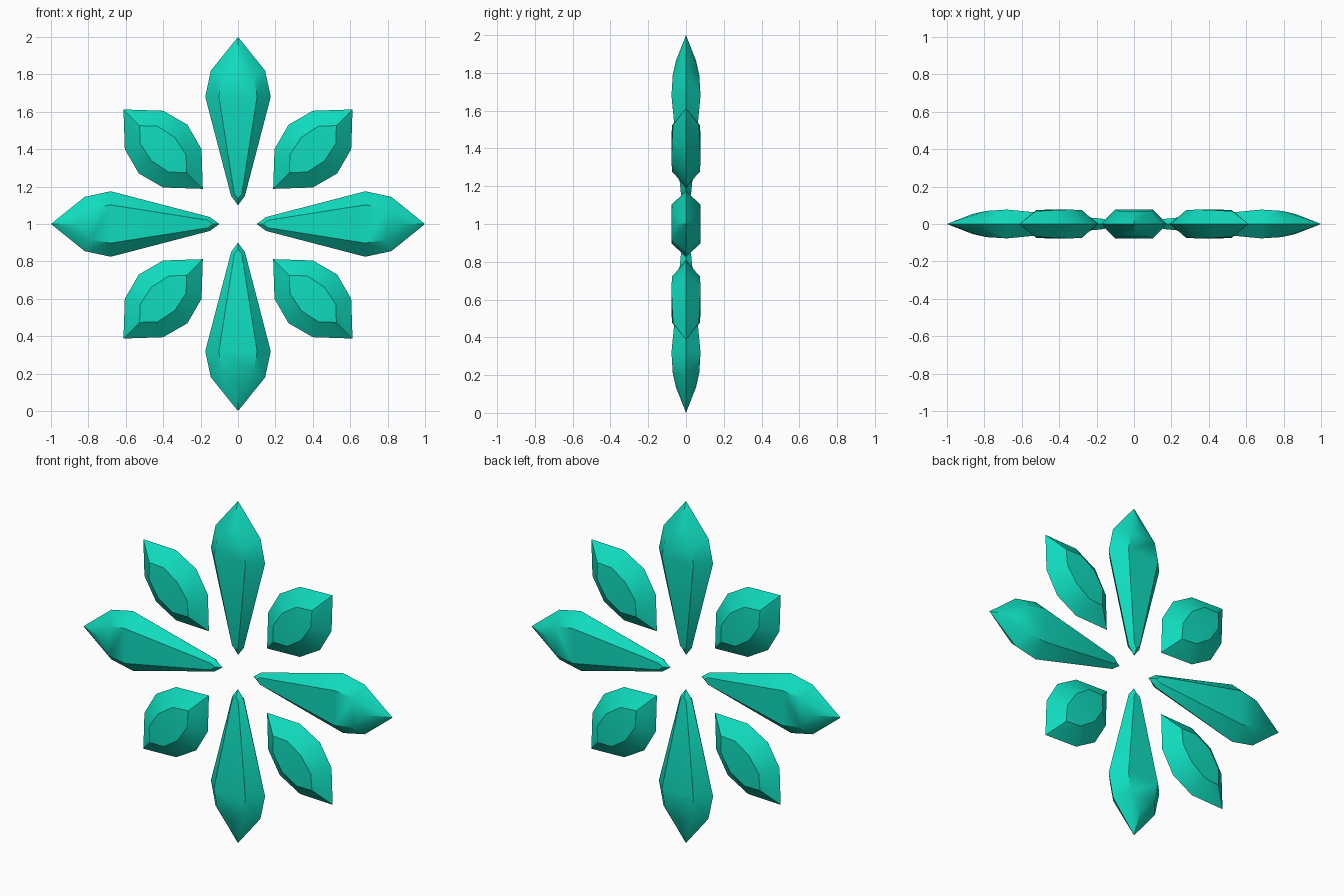
import bpy, bmesh, math
from mathutils import Matrix, Vector

cube = bpy.data.objects.get("Cube")
if cube:
    bpy.data.objects.remove(cube, do_unlink=True)

teal = bpy.data.materials.new("teal")
teal.use_nodes = True
color = (0.005, 0.72, 0.52, 1)
teal.diffuse_color = color
teal.node_tree.nodes["Principled BSDF"].inputs["Base Color"].default_value = color


def faceted_gem(name, girdle, table, angle):
    """girdle: (half width, radius); table: (half width, radius, depth), both outer to inner."""
    bm = bmesh.new()

    def vert(u, r, y):
        return bm.verts.new(Vector((u, y, r)))

    edge = {s: [vert(s * u, r, 0) for u, r in girdle[1:-1]] for s in (-1, 1)}
    tip, root = (vert(0, girdle[i][1], 0) for i in (0, -1))
    for side in (-1, 1):                       # front and back
        top = vert(0, table[0][1], side * table[0][2])
        end = vert(0, table[-1][1], side * table[-1][2])
        rims = []
        for s in (-1, 1):                      # left and right bevels
            rim = [top] + [vert(s * u, r, side * y) for u, r, y in table[1:-1]] + [end]
            outer = [tip] + edge[s] + [root]
            for i in range(len(rim) - 1):
                bm.faces.new((outer[i], outer[i + 1], rim[i + 1], rim[i]))
            rims.append(rim)
        a, b = rims                            # raised table
        bm.faces.new((top, a[1], b[1]))
        for i in range(1, len(a) - 2):
            bm.faces.new((a[i], a[i + 1], b[i + 1], b[i]))
        bm.faces.new((a[-2], end, b[-2]))
    bmesh.ops.recalc_face_normals(bm, faces=bm.faces[:])
    bm.transform(Matrix.Translation((0, 0, 1)) @ Matrix.Rotation(angle, 4, 'Y'))
    mesh = bpy.data.meshes.new(name)
    bm.to_mesh(mesh)
    bm.free()
    mesh.materials.append(teal)
    obj = bpy.data.objects.new(name, mesh)
    bpy.context.collection.objects.link(obj)
    bpy.ops.object.select_all(action='DESELECT')
    obj.select_set(True)
    bpy.context.view_layer.objects.active = obj
    bpy.ops.object.shade_smooth_by_angle(angle=math.radians(30))


# Long kite petals on the main axes
long_girdle = [(0, 1), (.145, .82), (.175, .68), (.037, .15), (0, .1)]
long_table = [(0, .865, .053), (.085, .79, .07), (.102, .68, .077), (.02, .16, .027), (0, .135, .02)]
for i, place in enumerate(("top", "left", "bottom", "right")):
    faceted_gem("long_petal_" + place, long_girdle, long_table, i * math.pi / 2)

# Short petals on the diagonals
mid = .566
short_girdle = [(u, mid + d) for u, d in ((0, .3), (.145, .145), (.184, 0), (.145, -.145), (0, -.3))]
short_table = [(u, mid + d, y) for u, d, y in (
    (0, .178, .068), (.066, .107, .074), (.088, 0, .077), (.066, -.107, .074), (0, -.178, .068))]
for i, place in enumerate(("upper_left", "lower_left", "lower_right", "upper_right")):
    faceted_gem("short_petal_" + place, short_girdle, short_table, (i + .5) * math.pi / 2)
